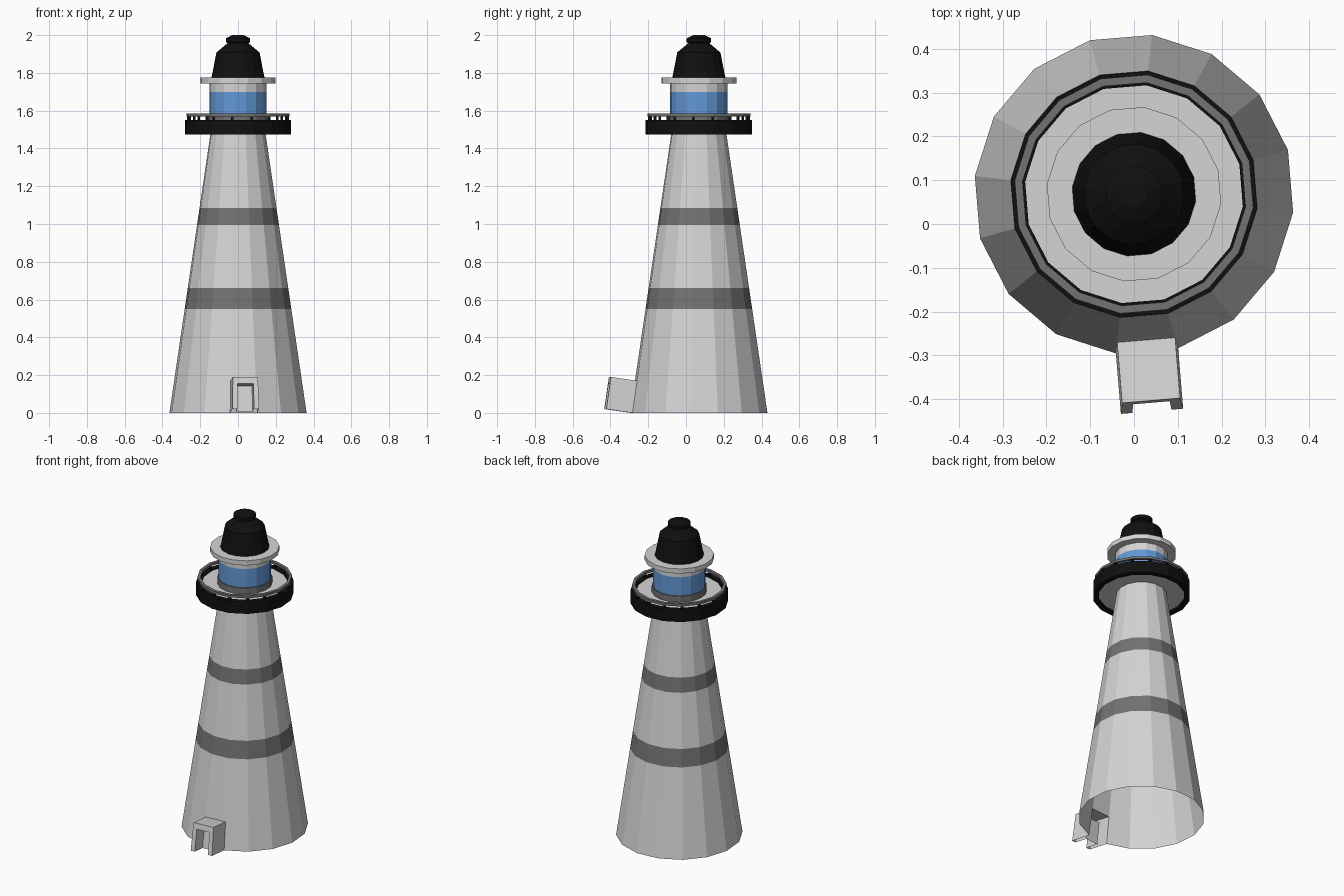
import bpy, bmesh, math
from mathutils import Vector

if "Cube" in bpy.data.objects:
    bpy.data.objects.remove(bpy.data.objects["Cube"])

N = 16                      # sides of every round part
A0 = math.radians(-6.5)     # turn of the polygon
CY = 0.068                  # tower axis in y


def mat(name, col):
    m = bpy.data.materials.new(name)
    m.diffuse_color = (*col, 1)
    m.use_nodes = True
    m.node_tree.nodes["Principled BSDF"].inputs["Base Color"].default_value = m.diffuse_color
    return m


LIGHT = mat("light_grey", (0.66, 0.66, 0.66))
DARK = mat("dark_grey", (0.17, 0.17, 0.17))
BLACK = mat("black", (0.005, 0.005, 0.005))
BLUE = mat("window_blue", (0.125, 0.32, 0.68))


def pt(r, z, k):
    a = A0 + 2 * math.pi * k / N
    return Vector((r * math.cos(a), CY + r * math.sin(a), z))


def finish(name, bm, mats):
    me = bpy.data.meshes.new(name)
    bm.to_mesh(me)
    bm.free()
    for m in mats:
        me.materials.append(m)
    ob = bpy.data.objects.new(name, me)
    bpy.context.collection.objects.link(ob)
    return ob


def lathe(name, prof, mats, closed=False, rule=None, skip=None):
    """Turn an (r, z) profile round the tower axis; profile runs upwards on the outside."""
    bm = bmesh.new()
    rings = []
    for r, z in prof:
        if r < 1e-6:
            rings.append([bm.verts.new((0, CY, z))] * N)
        else:
            rings.append([bm.verts.new(pt(r, z, k)) for k in range(N)])
    pairs = list(zip(rings, rings[1:]))
    if closed:
        pairs.append((rings[-1], rings[0]))
    for i, (a, b) in enumerate(pairs):
        for k in range(N):
            if skip == (i, k):
                continue
            j = (k + 1) % N
            vs = list(dict.fromkeys([a[k], a[j], b[j], b[k]]))
            f = bm.faces.new(vs)
            if rule:
                f.material_index = rule(f.calc_center_median().z)
    return finish(name, bm, mats)


def ring(name, r0, r1, z0, z1, m):
    return lathe(name, [(r0, z0), (r1, z0), (r1, z1), (r0, z1)], [m], closed=True)


# Tapered tower, open below, with two dark bands and a doorway in one side
def tower_r(z):
    return 0.3655 - 0.148 * z


DOOR_TOP, DOOR_K = 0.17, 12
levels = [0, DOOR_TOP, 0.55, 0.66, 0.995, 1.085, 1.5]
lathe("tower", [(tower_r(z), z) for z in levels], [LIGHT, DARK],
      rule=lambda z: int(0.55 < z < 0.66 or 0.995 < z < 1.085), skip=(0, DOOR_K))

# Porch: the doorway side pushed out, with a recessed opening
bm = bmesh.new()
bl, br = pt(tower_r(0), 0, DOOR_K), pt(tower_r(0), 0, DOOR_K + 1)
tl, tr = pt(tower_r(DOOR_TOP), DOOR_TOP, DOOR_K), pt(tower_r(DOOR_TOP), DOOR_TOP, DOOR_K + 1)
side = (br - bl).normalized()
n = side.cross(tl - bl).normalized()
up = n.cross(side)
back = [bl, tl, tr, br]
front = [p + n * 0.14 for p in back]
inner = [front[0] + side * 0.027, front[1] + side * 0.024 - up * 0.036,
         front[2] - side * 0.024 - up * 0.036, front[3] - side * 0.027]
recess = [p - n * 0.09 for p in inner]
loops = [[bm.verts.new(p) for p in lp] for lp in (back, front, inner, recess)]
for a, b in zip(loops, loops[1:]):
    for i in range(3):
        bm.faces.new([a[i], a[i + 1], b[i + 1], b[i]])
bm.faces.new(loops[-1])
bmesh.ops.recalc_face_normals(bm, faces=bm.faces)
finish("porch", bm, [LIGHT])

# Gallery floor, black surround, rail and posts
ring("gallery_floor", 0.10, 0.252, 1.487, 1.543, LIGHT)
ring("gallery_surround", 0.25, 0.283, 1.475, 1.55, BLACK)
ring("gallery_rail", 0.256, 0.274, 1.57, 1.585, DARK)
bm = bmesh.new()
for k in range(N):
    res = bmesh.ops.create_cube(bm, size=1)
    p = pt(0.265, 1.559, k)
    for v in res["verts"]:
        v.co = Vector((v.co.x * 0.014, v.co.y * 0.014, v.co.z * 0.026)) + p
finish("rail_posts", bm, [BLACK])

# Lantern room
ring("lantern_base", 0.10, 0.159, 1.54, 1.582, DARK)
lathe("lantern_glass", [(0.153, 1.575), (0.153, 1.70)], [BLUE])
ring("lantern_collar", 0.10, 0.153, 1.70, 1.75, LIGHT)
ring("roof_ledge", 0.10, 0.2, 1.745, 1.775, LIGHT)

# Black roof with its cap
lathe("roof", [(0.143, 1.77), (0.136, 1.80), (0.115, 1.908), (0.056, 1.957),
               (0.065, 1.963), (0.065, 1.983), (0.03, 2.0), (0, 2.0)], [BLACK])
